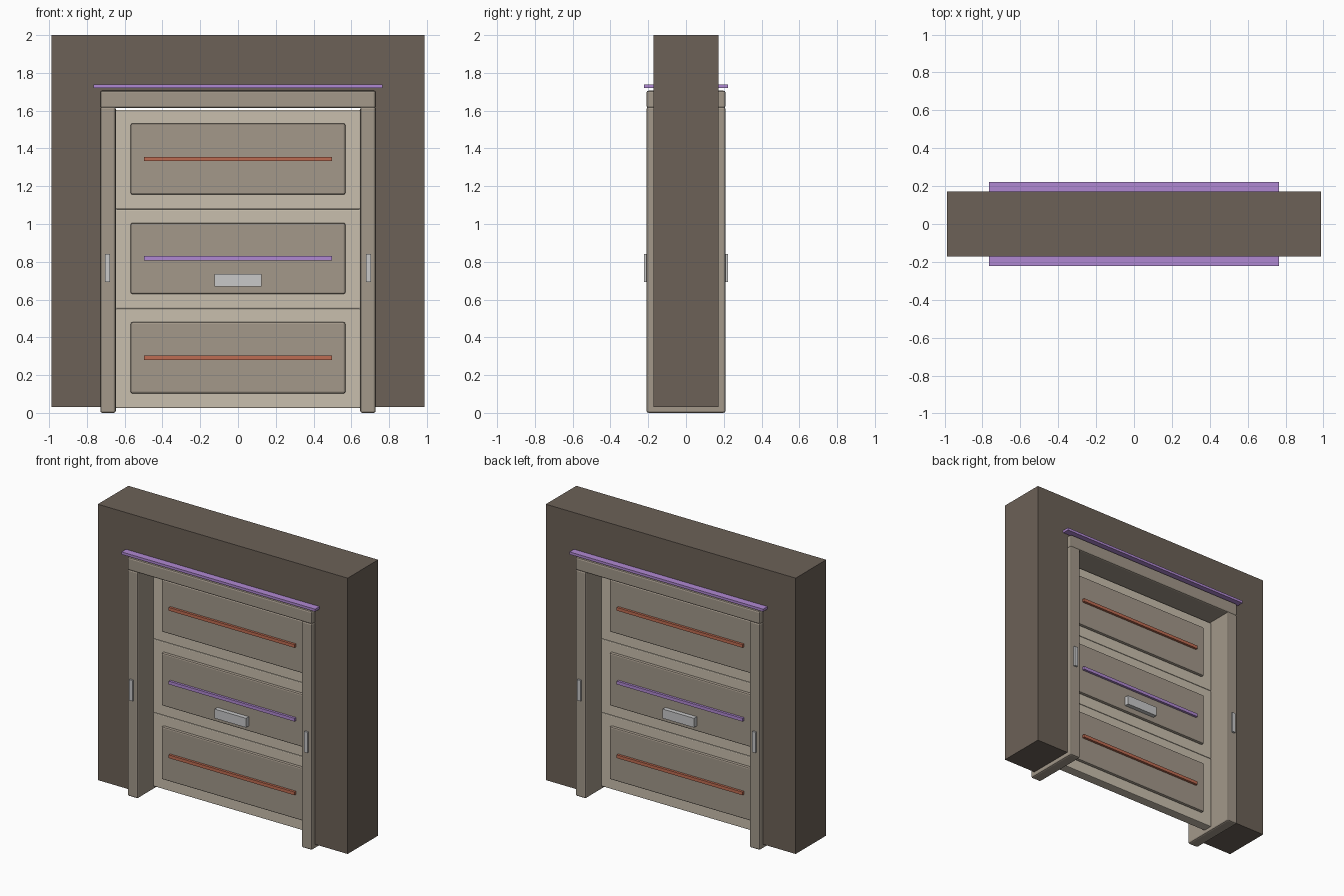
import bpy
import bmesh

cube = bpy.data.objects.get("Cube")
if cube:
    bpy.data.objects.remove(cube, do_unlink=True)


def make_material(name, rgb):
    linear = [((c / 255 + 0.055) / 1.055) ** 2.4 for c in rgb] + [1.0]
    mat = bpy.data.materials.new(name)
    mat.use_nodes = True
    mat.diffuse_color = linear
    mat.node_tree.nodes["Principled BSDF"].inputs["Base Color"].default_value = linear
    return mat


WALL = make_material("dark brown wall", (108, 97, 87))
TRIM = make_material("taupe trim", (163, 152, 138))
CREAM = make_material("cream door", (201, 191, 174))
ORANGE = make_material("rust orange", (190, 108, 82))
PURPLE = make_material("light purple", (176, 137, 210))
GREY = make_material("pale grey", (200, 200, 201))


def finish(name, bm, mat, bevel=0.0):
    bmesh.ops.recalc_face_normals(bm, faces=bm.faces)
    mesh = bpy.data.meshes.new(name)
    bm.to_mesh(mesh)
    bm.free()
    mesh.materials.append(mat)
    obj = bpy.data.objects.new(name, mesh)
    bpy.context.collection.objects.link(obj)
    if bevel:
        mod = obj.modifiers.new("Bevel", 'BEVEL')
        mod.width = bevel
        mod.segments = 2
    return obj


def box(name, x, y, z, mat, bevel=0.0):
    """Box from (min, max) ranges on each axis."""
    bm = bmesh.new()
    bmesh.ops.create_cube(bm, size=1)
    for v in bm.verts:
        for axis, (low, high) in enumerate((x, y, z)):
            v.co[axis] = low if v.co[axis] < 0 else high
    return finish(name, bm, mat, bevel)


def both(h):
    return (-h, h)


# Wall: an upside-down U, extruded through its depth
half = [(0.69, 1.66), (0.69, 0.03), (0.987, 0.03), (0.987, 2.0)]
outline = half + [(-x, z) for x, z in reversed(half)]
bm = bmesh.new()
face = bm.faces.new([bm.verts.new((x, -0.172, z)) for x, z in outline])
extruded = bmesh.ops.extrude_face_region(bm, geom=[face])["geom"]
bmesh.ops.translate(bm, vec=(0, 0.344, 0),
                    verts=[g for g in extruded if isinstance(g, bmesh.types.BMVert)])
finish("wall", bm, WALL)

# Frame: posts and header run through the wall
for side, s in (("left", 1), ("right", -1)):
    box(side + "_post", sorted((0.647 * s, 0.729 * s)), both(0.209),
        (0.0, 1.62), TRIM, 0.011)
box("header", both(0.729), both(0.209), (1.613, 1.706), TRIM, 0.011)

# Door: three stacked sections, each with a raised panel and a strip
SECTION = 0.5265
for i, (level, color) in enumerate((("lower", ORANGE), ("middle", PURPLE), ("upper", ORANGE))):
    base = 0.025 + i * SECTION
    box(level + "_door_section", both(0.648), both(0.035),
        (base, base + SECTION), CREAM, 0.006)
    box(level + "_door_panel", both(0.568), both(0.055),
        (base + 0.078, base + 0.455), TRIM, 0.009)
    box(level + "_strip", both(0.497), both(0.072),
        (base + 0.255, base + 0.278), color)

# Fittings on both faces
for face_name, f in (("front", -1), ("back", 1)):
    box(face_name + "_handle", both(0.124), sorted((0.05 * f, 0.086 * f)),
        (0.669, 0.735), GREY)
    box(face_name + "_light_strip", both(0.765), sorted((0.16 * f, 0.222 * f)),
        (1.72, 1.738), PURPLE)
    for side, s in (("left", 1), ("right", -1)):
        box(face_name + "_" + side + "_post_plate", sorted((0.678 * s, 0.705 * s)),
            sorted((0.2 * f, 0.222 * f)), (0.694, 0.842), GREY)
